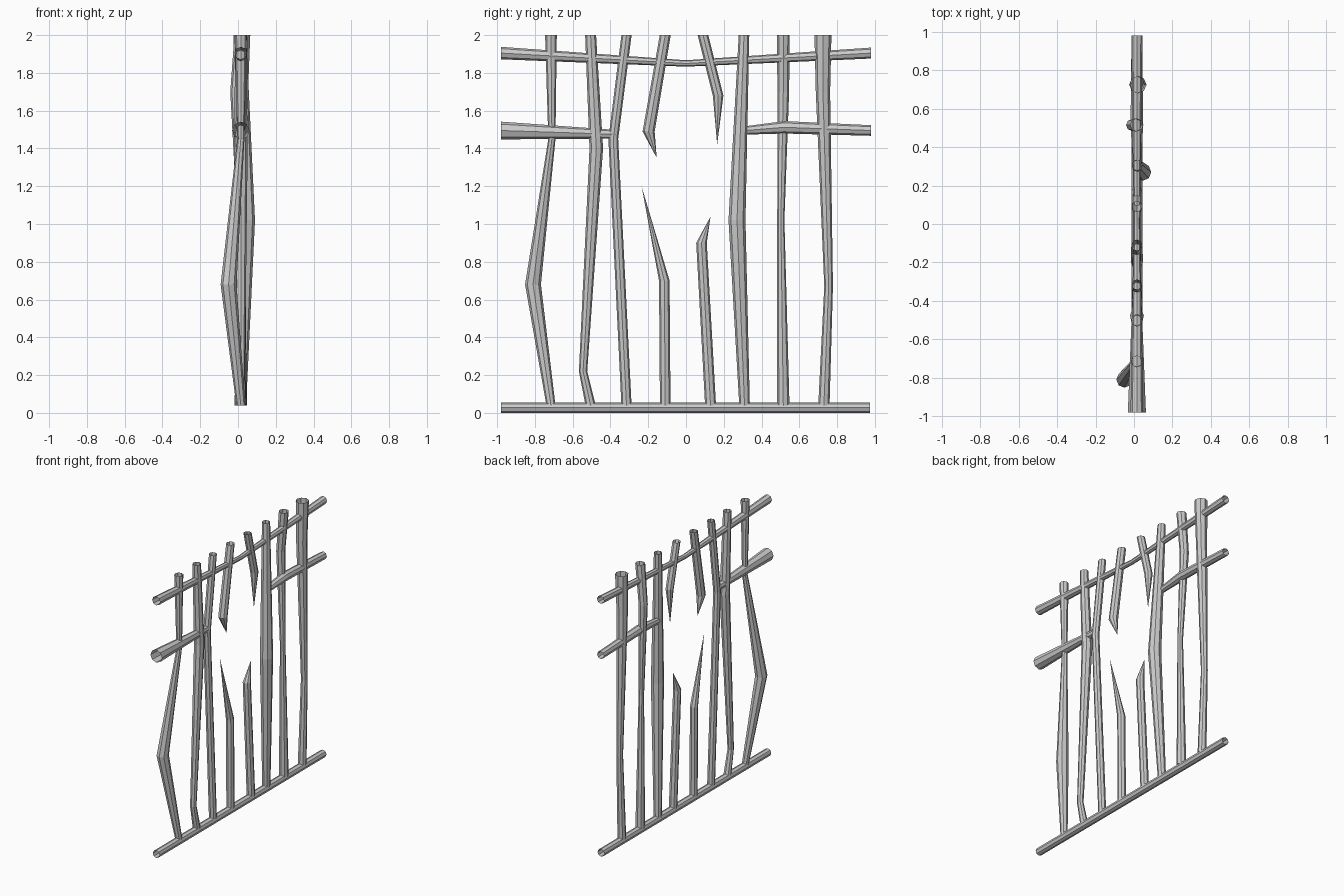
import bpy, bmesh, math

SIDES = 8
CX = 0.015  # common depth of the bars and rails


def tube(name, path, upright=True):
    """Faceted tube through (y, z, radius[, x]) points; radius 0 makes a spike."""
    bm = bmesh.new()
    rings = []
    for p in path:
        y, z, r = p[:3]
        x = p[3] if len(p) > 3 else CX
        if r == 0:
            rings.append([bm.verts.new((x, y, z))] * SIDES)
            continue
        ring = []
        for i in range(SIDES):
            a = 2 * math.pi * i / SIDES
            c, s = r * math.cos(a), r * math.sin(a)
            ring.append(bm.verts.new((x + c, y + s, z) if upright else (x + c, y, z + s)))
        rings.append(ring)
    for lo, hi in zip(rings, rings[1:]):
        for i in range(SIDES):
            j = (i + 1) % SIDES
            corners = list(dict.fromkeys((lo[i], lo[j], hi[j], hi[i])))
            bm.faces.new(corners)
    bmesh.ops.recalc_face_normals(bm, faces=bm.faces)
    mesh = bpy.data.meshes.new(name)
    bm.to_mesh(mesh)
    bm.free()
    bpy.context.collection.objects.link(bpy.data.objects.new(name, mesh))


# Horizontal rails
tube("bottom_rail", [(-0.98, 0.028, 0.028), (0.975, 0.028, 0.028)], False)
tube("top_rail", [(-0.98, 1.905, 0.033), (0, 1.85, 0.017), (0.98, 1.905, 0.029)], False)
tube("middle_rail_left", [(-0.98, 1.495, 0.047), (-0.37, 1.475, 0.023)], False)
tube("middle_rail_right", [(0.31, 1.495, 0.022), (0.52, 1.512, 0.033),
                           (0.98, 1.495, 0.028)], False)

# Bent full-height bars
full_bars = [
    [(-0.715, 0.04, 0.024), (-0.81, 0.68, 0.042, -0.05), (-0.71, 1.45, 0.019), (-0.715, 2, 0.031)],
    [(-0.505, 0.04, 0.027), (-0.545, 0.22, 0.022), (-0.475, 1.4, 0.036), (-0.505, 2, 0.029)],
    [(-0.315, 0.04, 0.027), (-0.385, 1.45, 0.026), (-0.315, 2, 0.027)],
    [(0.31, 0.04, 0.028), (0.27, 1.02, 0.045, 0.045), (0.307, 2, 0.028)],
    [(0.515, 0.04, 0.033), (0.502, 1.02, 0.019), (0.515, 1.7, 0.031, -0.01), (0.515, 2, 0.034)],
    [(0.73, 0.04, 0.03), (0.755, 0.67, 0.023), (0.725, 1.7, 0.038), (0.725, 2, 0.045, 0.02)],
]
for n, path in enumerate(full_bars, 1):
    tube(f"bar_{n}", path)

# Snapped bars ending in spikes around the hole
tube("broken_bar_left_lower", [(-0.11, 0.04, 0.028), (-0.115, 0.7, 0.028), (-0.235, 1.2, 0)])
tube("broken_bar_left_upper", [(-0.155, 1.35, 0), (-0.198, 1.49, 0.032), (-0.11, 2, 0.029)])
tube("broken_bar_right_lower", [(0.13, 0.04, 0.029), (0.082, 0.9, 0.028), (0.13, 1.04, 0)])
tube("broken_bar_right_upper", [(0.165, 1.42, 0), (0.17, 1.68, 0.028), (0.09, 2, 0.028)])
